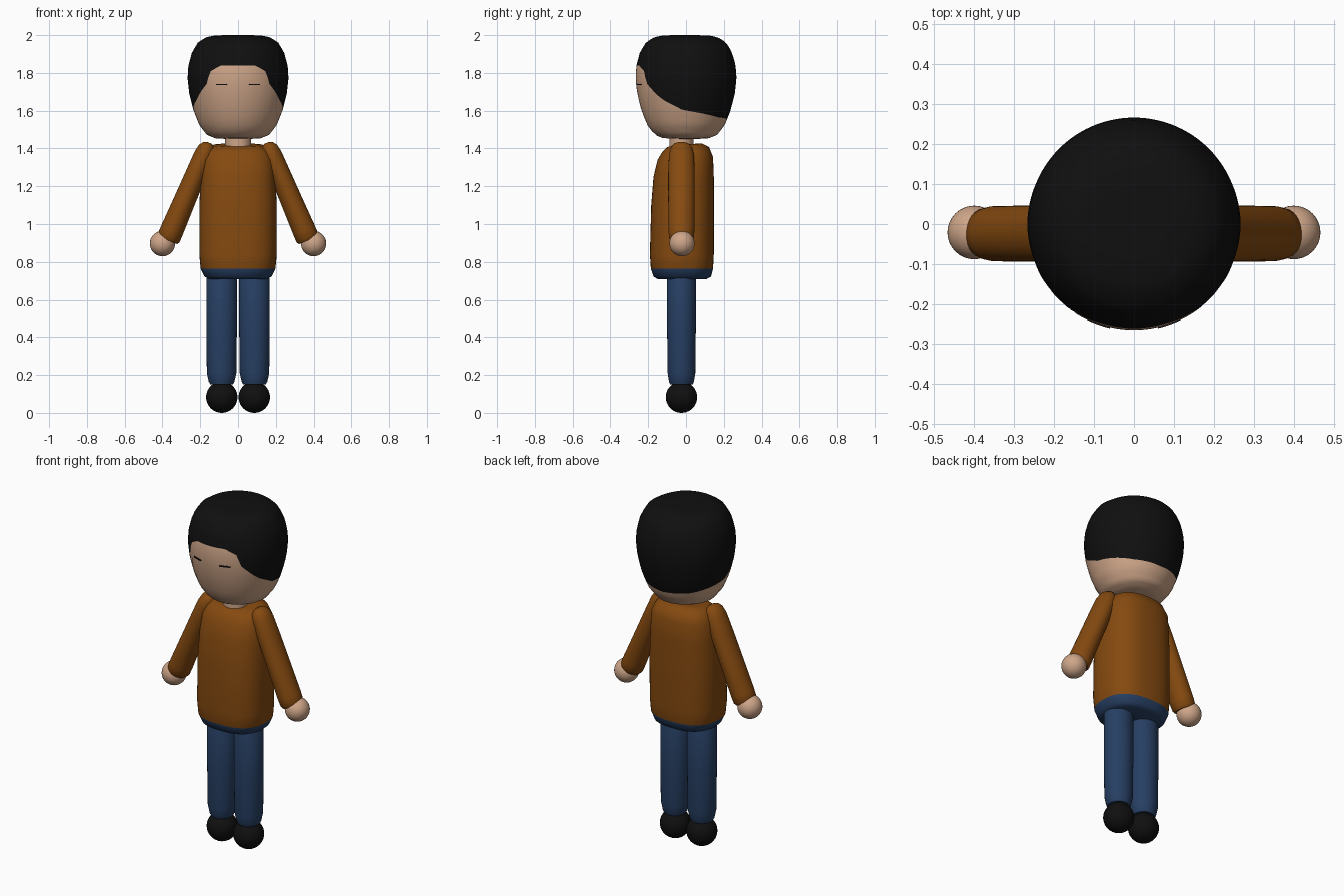
import bpy, bmesh, math
from mathutils import Vector

if "Cube" in bpy.data.objects:
    bpy.data.objects.remove(bpy.data.objects["Cube"])


def material(name, rgb):
    m = bpy.data.materials.new(name)
    m.diffuse_color = (*rgb, 1)
    m.use_nodes = True
    m.node_tree.nodes["Principled BSDF"].inputs["Base Color"].default_value = m.diffuse_color
    return m


SKIN = material("skin", (0.62, 0.38, 0.25))
SHIRT = material("brown_shirt", (0.235, 0.068, 0.005))
JEANS = material("blue_jeans", (0.020, 0.050, 0.125))
BLACK = material("black", (0.005, 0.005, 0.005))
Y = -0.024  # depth of the body centre line


def lerp_table(table, x):
    for (x0, v0), (x1, v1) in zip(table, table[1:]):
        if x <= x1:
            return v0 + (v1 - v0) * (x - x0) / (x1 - x0)
    return table[-1][1]


def loft(name, rings, mats, rule=None, angle=50):
    """Skin closed rings of points, cap both ends; rule(row) gives the material index."""
    bm = bmesh.new()
    vs = [[bm.verts.new(p) for p in ring] for ring in rings]
    n = len(rings[0])
    for r in range(len(vs) - 1):
        for i in range(n):
            j = (i + 1) % n
            f = bm.faces.new((vs[r][i], vs[r][j], vs[r + 1][j], vs[r + 1][i]))
            f.material_index = rule(r) if rule else 0
    for r, row in ((0, 0), (-1, len(vs) - 2)):
        f = bm.faces.new(vs[r])
        f.material_index = rule(row) if rule else 0
    bmesh.ops.remove_doubles(bm, verts=bm.verts, dist=1e-5)
    bmesh.ops.recalc_face_normals(bm, faces=bm.faces)
    return finish(name, bm, mats, angle)


def finish(name, bm, mats, angle=50):
    me = bpy.data.meshes.new(name)
    bm.to_mesh(me)
    bm.free()
    for m in mats:
        me.materials.append(m)
    ob = bpy.data.objects.new(name, me)
    bpy.context.collection.objects.link(ob)
    bpy.ops.object.select_all(action='DESELECT')
    ob.select_set(True)
    bpy.context.view_layer.objects.active = ob
    bpy.ops.object.shade_smooth_by_angle(angle=math.radians(angle))
    return ob


def ball(name, centre, radius, mat):
    bm = bmesh.new()
    bmesh.ops.create_uvsphere(bm, u_segments=32, v_segments=20, radius=radius)
    bmesh.ops.translate(bm, verts=bm.verts, vec=centre)
    return finish(name, bm, [mat])


def tube(name, start, end, stations, mat, n=32):
    """Straight limb; stations are (fraction along, half width, half depth)."""
    a, b = Vector(start), Vector(end)
    d = (b - a).normalized()
    side = Vector((0, 1, 0)).cross(d).normalized()
    rings = []
    for t, rx, ry in stations:
        c = a.lerp(b, t)
        rings.append([c + side * rx * math.cos(2 * math.pi * i / n)
                      + Vector((0, ry * math.sin(2 * math.pi * i / n), 0)) for i in range(n)])
    return loft(name, rings, [mat])


# Head: one turned surface, split into skin and hair along the hairline
PROFILE = [(0, 1.45), (0.115, 1.452), (0.165, 1.472), (0.205, 1.525), (0.235, 1.6),
           (0.258, 1.69), (0.267, 1.77), (0.263, 1.835), (0.245, 1.905), (0.213, 1.96),
           (0.17, 1.988), (0.12, 1.999), (0, 2.0)]
HAIRLINE = [(0, 1.84), (20, 1.84), (35, 1.805), (37, 1.75), (53, 1.685), (62, 1.655),
            (85, 1.605), (140, 1.565), (180, 1.555)]


def profile(s):
    i = min(int(s), len(PROFILE) - 2)
    (r0, z0), (r1, z1) = PROFILE[i], PROFILE[i + 1]
    return r0 + (r1 - r0) * (s - i), z0 + (z1 - z0) * (s - i)


Z_TO_S = [(z, i) for i, (r, z) in enumerate(PROFILE)]
COLS, LOW, HIGH = 120, 12, 16
rings = [[] for _ in range(LOW + HIGH + 1)]
for c in range(COLS):
    a = 2 * math.pi * c / COLS
    deg = math.degrees(min(a, 2 * math.pi - a))
    split = lerp_table(Z_TO_S, lerp_table(HAIRLINE, deg))
    for k in range(LOW + HIGH + 1):
        s = split * k / LOW if k <= LOW else split + (len(PROFILE) - 1 - split) * (k - LOW) / HIGH
        r, z = profile(s)
        rings[k].append((r * math.sin(a), -r * math.cos(a), z))
# leave tiny end rings so both poles close cleanly
for end in (0, -1):
    rings[end] = [(x * 0.02, y * 0.02, rings[end][0][2]) for x, y, z in rings[1 if end == 0 else -2]]
loft("head_and_hair", rings, [SKIN, BLACK], lambda r: 0 if r < LOW else 1, 60)

# Eyes: thin curved strips on the face
for sgn, side in ((-1, "left"), (1, "right")):
    bm = bmesh.new()
    cols = []
    for k in range(7):
        a = sgn * math.radians(13 + 13 * k / 6)
        cols.append([bm.verts.new((r * math.sin(a), -r * math.cos(a), z))
                     for r, z in ((0.262, 1.735), (0.2685, 1.735), (0.2685, 1.742), (0.262, 1.742))])
    for p, q in zip(cols, cols[1:]):
        for i in range(4):
            bm.faces.new((p[i], p[(i + 1) % 4], q[(i + 1) % 4], q[i]))
    bm.faces.new(cols[0])
    bm.faces.new(cols[-1])
    bmesh.ops.recalc_face_normals(bm, faces=bm.faces)
    finish("eye_" + side, bm, [BLACK], 30)

# Neck
tube("neck", (0, Y, 1.36), (0, Y, 1.47), [(0, 0.068, 0.064), (1, 0.068, 0.064)], SKIN)

# Torso: rounded sections (height, half width, front, back, top slope), jeans below the hem
SECTIONS = [(0.71, 0.155, -0.15, 0.11, 0), (0.722, 0.178, -0.172, 0.132, 0),
            (0.765, 0.198, -0.186, 0.143, 0), (0.84, 0.205, -0.191, 0.147, 0),
            (1.1, 0.205, -0.184, 0.147, 0), (1.25, 0.197, -0.172, 0.147, 0),
            (1.35, 0.188, -0.15, 0.143, 0.05), (1.40, 0.165, -0.125, 0.122, 0.1),
            (1.423, 0.13, -0.098, 0.085, 0.1), (1.425, 0.08, -0.07, 0.05, 0.1)]
rings = []
for z, hx, yf, yb, slope in SECTIONS:
    ring = []
    for i in range(64):
        co, si = math.cos(math.pi * i / 32), math.sin(math.pi * i / 32)
        x = hx * math.copysign(abs(co) ** 0.8, co)
        y = (yf + yb) / 2 + (yb - yf) / 2 * math.copysign(abs(si) ** 0.8, si)
        ring.append((x, y, z + slope * (y - 0.05)))
    rings.append(ring)
loft("torso", rings, [JEANS, SHIRT], lambda r: 0 if r < 2 else 1)

# Limbs, mirrored left and right
ARM = [(0, 0.012, 0.018), (0.015, 0.03, 0.04), (0.05, 0.045, 0.056), (0.12, 0.053, 0.066),
       (0.3, 0.055, 0.07), (0.6, 0.058, 0.07), (0.9, 0.062, 0.069), (0.975, 0.062, 0.065),
       (1, 0.054, 0.056)]
LEG = [(0, 0.06, 0.06), (0.025, 0.068, 0.066), (0.1, 0.078, 0.073), (0.5, 0.081, 0.076),
       (0.93, 0.081, 0.076), (0.975, 0.07, 0.066), (1, 0.045, 0.045)]
for sgn, side in ((-1, "left"), (1, "right")):
    tube("arm_" + side, (sgn * 0.152, Y, 1.43), (sgn * 0.372, Y, 0.915), ARM, SHIRT)
    ball("hand_" + side, (sgn * 0.40, -0.021, 0.897), 0.067, SKIN)
    tube("leg_" + side, (sgn * 0.087, Y, 0.15), (sgn * 0.087, Y, 0.75), LEG, JEANS)
    ball("shoe_" + side, (sgn * 0.086, Y, 0.083), 0.083, BLACK)
